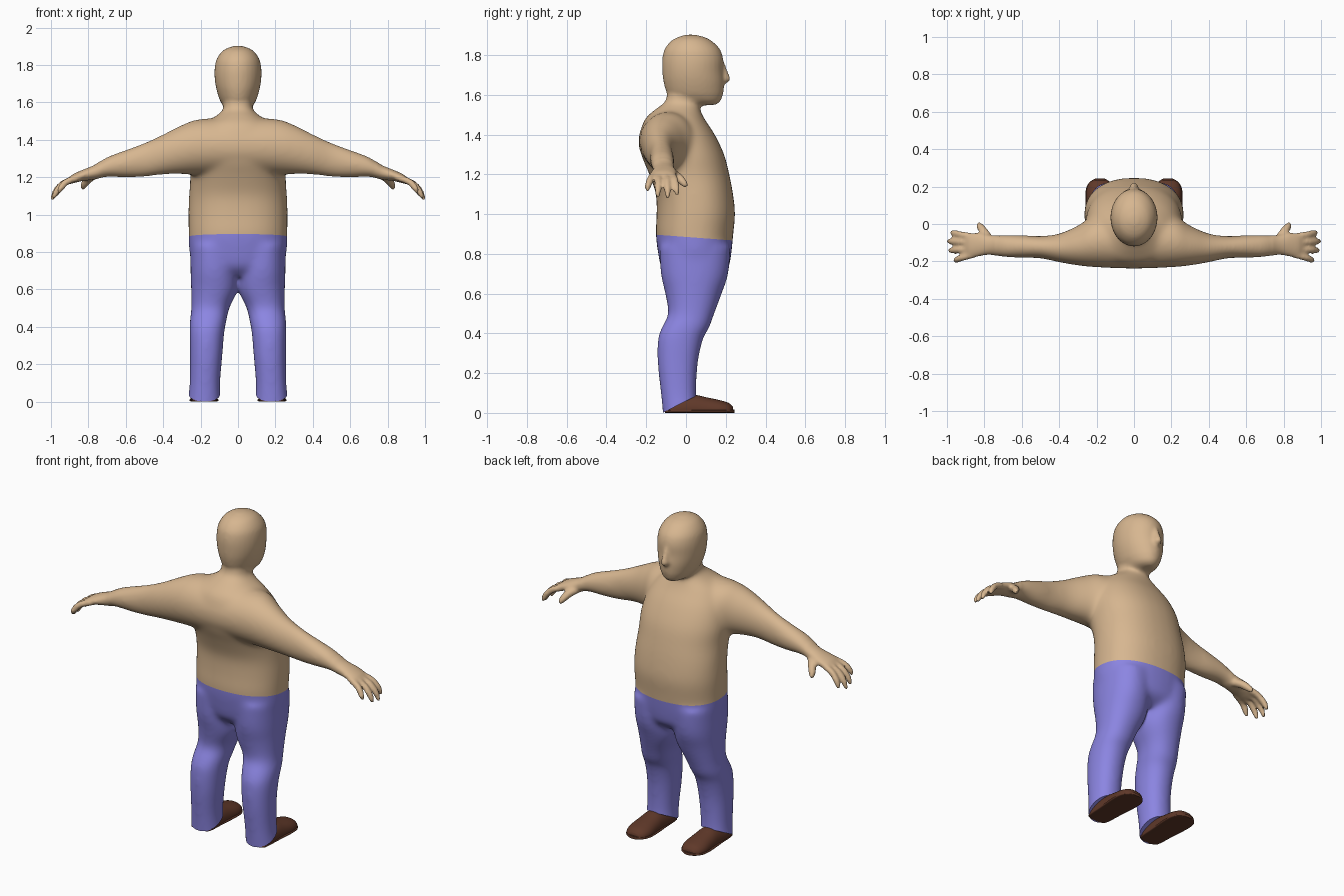
import bpy, bmesh, math
from mathutils import Vector


def material(name, rgb):
    m = bpy.data.materials.new(name)
    m.diffuse_color = (*rgb, 1)
    return m


SKIN = material("tan skin", (0.68, 0.47, 0.28))
BLUE = material("blue trousers", (0.26, 0.235, 0.76))
BROWN = material("brown leather", (0.115, 0.04, 0.022))


def spline(rows, steps=4):
    """Smooth rows of numbers with a Catmull-Rom curve."""
    out = []
    for i in range(len(rows) - 1):
        a, b, c, d = (rows[max(0, min(len(rows) - 1, i + k))] for k in (-1, 0, 1, 2))
        for s in range(steps):
            t = s / steps
            out.append([0.5 * (2 * q + (r - p) * t + (2 * p - 5 * q + 4 * r - w) * t * t
                               + (3 * q - p - 3 * r + w) * t ** 3)
                        for p, q, r, w in zip(a, b, c, d)])
    return out + [list(rows[-1])]


def loft(bm, rows, u, axis=None, power=2.0, floor=None, n=32):
    """Skin rounded rings; each row is x, y, z, half size along u, half size across."""
    pts = spline(rows)
    u = Vector(u)
    rings = []
    for i, (x, y, z, ru, rv) in enumerate(pts):
        if axis:
            t = Vector(axis)
        else:
            t = Vector(pts[min(i + 1, len(pts) - 1)][:3]) - Vector(pts[max(i - 1, 0)][:3])
        v = t.cross(u).normalized()
        w = v.cross(t).normalized()
        ring = []
        for k in range(n):
            a = 2 * math.pi * k / n
            c, s = math.cos(a), math.sin(a)
            p = Vector((x, y, z)) + w * ru * math.copysign(abs(c) ** (2 / power), c) \
                + v * rv * math.copysign(abs(s) ** (2 / power), s)
            if floor is not None:
                p.z = max(p.z, floor)
            ring.append(bm.verts.new(p))
        rings.append(ring)
    faces = [bm.faces.new(rings[0][::-1]), bm.faces.new(rings[-1])]
    for a, b in zip(rings, rings[1:]):
        faces += [bm.faces.new((a[k], a[(k + 1) % n], b[(k + 1) % n], b[k])) for k in range(n)]
    bmesh.ops.recalc_face_normals(bm, faces=faces)


def upright(bm, rows, power=2.0):
    """Loft along z; each row is z, x centre, half width, back y, front y."""
    loft(bm, [(x, (b + f) / 2, z, w, (f - b) / 2) for z, x, w, b, f in rows],
         (1, 0, 0), (0, 0, 1), power)


def flip(rows, side):
    return [(r[0] * side, *r[1:]) for r in rows]


def make_object(name, bm, mats):
    me = bpy.data.meshes.new(name)
    bm.to_mesh(me)
    bm.free()
    for m in mats:
        me.materials.append(m)
    ob = bpy.data.objects.new(name, me)
    bpy.context.collection.objects.link(ob)
    return ob


bm = bmesh.new()
# torso and neck
upright(bm, [(0.67, 0, 0.17, -0.07, 0.15), (0.72, 0, 0.235, -0.12, 0.21),
             (0.80, 0, 0.26, -0.14, 0.228), (0.90, 0, 0.264, -0.152, 0.238),
             (1.00, 0, 0.266, -0.148, 0.247), (1.10, 0, 0.262, -0.152, 0.237),
             (1.20, 0, 0.256, -0.185, 0.218), (1.30, 0, 0.26, -0.225, 0.192),
             (1.40, 0, 0.24, -0.232, 0.145), (1.48, 0, 0.19, -0.205, 0.093),
             (1.53, 0, 0.115, -0.15, 0.07), (1.57, 0, 0.077, -0.103, 0.064),
             (1.65, 0, 0.075, -0.09, 0.06)], 2.25)
# head and nose
upright(bm, [(1.548, 0, 0.035, 0.04, 0.155), (1.565, 0, 0.068, -0.03, 0.177),
             (1.60, 0, 0.092, -0.09, 0.187), (1.66, 0, 0.113, -0.112, 0.192),
             (1.72, 0, 0.124, -0.119, 0.188), (1.78, 0, 0.125, -0.119, 0.187),
             (1.83, 0, 0.115, -0.107, 0.17), (1.87, 0, 0.088, -0.075, 0.13),
             (1.89, 0, 0.058, -0.04, 0.092), (1.902, 0, 0.02, 0.0, 0.045)])
upright(bm, [(1.655, 0, 0.012, 0.14, 0.20), (1.675, 0, 0.024, 0.14, 0.225),
             (1.70, 0, 0.022, 0.14, 0.217), (1.77, 0, 0.014, 0.14, 0.19)])

arm = [(0.0, -0.09, 1.365, 0.15, 0.15), (0.2, -0.092, 1.362, 0.14, 0.15),
       (0.3, -0.115, 1.348, 0.107, 0.132), (0.4, -0.128, 1.322, 0.077, 0.108),
       (0.5, -0.124, 1.293, 0.06, 0.092), (0.6, -0.12, 1.272, 0.061, 0.075),
       (0.7, -0.118, 1.255, 0.06, 0.054), (0.77, -0.112, 1.226, 0.053, 0.039),
       (0.83, -0.11, 1.21, 0.064, 0.03), (0.88, -0.115, 1.193, 0.066, 0.025),
       (0.905, -0.117, 1.18, 0.058, 0.018)]
# finger root y, tip x, tip y, tip z
fingers = [(-0.068, 0.975, -0.045, 1.095), (-0.100, 0.993, -0.092, 1.078),
           (-0.133, 0.986, -0.142, 1.084), (-0.163, 0.958, -0.196, 1.115)]
thumb = [(0.77, -0.09, 1.21, 0.025, 0.022), (0.80, -0.045, 1.19, 0.024, 0.023),
         (0.822, -0.015, 1.16, 0.02, 0.02), (0.833, 0.004, 1.138, 0.011, 0.011)]
leg = [(0.84, 0.13, 0.125, -0.135, 0.225), (0.70, 0.127, 0.127, -0.127, 0.213),
       (0.60, 0.126, 0.125, -0.105, 0.18), (0.50, 0.148, 0.102, -0.09, 0.143),
       (0.43, 0.160, 0.098, -0.122, 0.118), (0.37, 0.166, 0.093, -0.142, 0.086),
       (0.25, 0.170, 0.087, -0.143, 0.060), (0.10, 0.177, 0.082, -0.127, 0.052),
       (0.0, 0.180, 0.088, -0.117, 0.062), (-0.06, 0.180, 0.088, -0.115, 0.062)]
for side in (1, -1):
    # arm with palm, fingers and thumb
    loft(bm, flip(arm, side), (0, 1, 0), (1, 0, 0))
    for y, tx, ty, tz in fingers:
        rows = [(0.85, y, 1.2, 0.017, 0.018),
                (0.85 + (tx - 0.85) * 0.6, y + (ty - y) * 0.5, 1.2 + (tz - 1.2) * 0.28, 0.018, 0.018),
                (0.85 + (tx - 0.85) * 0.9, y + (ty - y) * 0.85, 1.2 + (tz - 1.2) * 0.68, 0.017, 0.017),
                (tx, ty, tz, 0.009, 0.009)]
        loft(bm, flip(rows, side), (0, 1, 0), n=16)
    loft(bm, flip(thumb, side), (1, 0, 0), n=16)
    # leg
    upright(bm, [(z, x * side, w, b, f) for z, x, w, b, f in leg], 2.2)

# fuse the parts into one smooth body
rough = make_object("rough_body", bm, [])
mod = rough.modifiers.new("fuse", 'REMESH')
mod.mode = 'VOXEL'
mod.voxel_size = 0.009
fused = bpy.data.meshes.new_from_object(
    rough.evaluated_get(bpy.context.evaluated_depsgraph_get()))
bpy.data.objects.remove(rough)
bm = bmesh.new()
bm.from_mesh(fused)
blend = [v for v in bm.verts if abs(v.co.x) < 0.74 and v.co.z < 1.6]
for i in range(18):
    bmesh.ops.smooth_vert(bm, verts=blend, factor=0.5, use_axis_x=True, use_axis_y=True, use_axis_z=True)
for i in range(3):
    bmesh.ops.smooth_vert(bm, verts=bm.verts, factor=0.5, use_axis_x=True, use_axis_y=True, use_axis_z=True)

# slanted trouser hem
cut = bmesh.ops.bisect_plane(bm, geom=bm.verts[:] + bm.edges[:] + bm.faces[:],
                             plane_co=(0, -0.118, 0.0), plane_no=(0, -0.088, 0.175), clear_inner=True)
bmesh.ops.holes_fill(bm, edges=[e for e in cut['geom_cut'] if isinstance(e, bmesh.types.BMEdge)], sides=0)
# waistline between skin and trousers
bmesh.ops.bisect_plane(bm, geom=bm.verts[:] + bm.edges[:] + bm.faces[:],
                       plane_co=(0, 0, 0.885), plane_no=(0, 0.075, 1))
for f in bm.faces:
    c = f.calc_center_median()
    f.material_index = 1 if c.z + 0.075 * c.y < 0.885 else 0
body = make_object("body", bm, [SKIN, BLUE])

# shoes with a thin sole
shoes = []
upper = [(-0.098, 0.035, 0.02), (-0.085, 0.058, 0.05), (-0.04, 0.066, 0.08), (0.04, 0.067, 0.09),
         (0.10, 0.070, 0.079), (0.17, 0.073, 0.064), (0.215, 0.06, 0.05), (0.236, 0.034, 0.03)]
sole = [(-0.105, 0.03), (-0.088, 0.062), (0.02, 0.070), (0.13, 0.078),
        (0.19, 0.074), (0.225, 0.054), (0.244, 0.022)]
for side, name in ((1, "right_side_shoe"), (-1, "left_side_shoe")):
    bm = bmesh.new()
    loft(bm, [(0.182 * side, y, 0.012, w, h - 0.012) for y, w, h in upper],
         (1, 0, 0), (0, 1, 0), 2.2, floor=0.008)
    loft(bm, [(0.182 * side, y, 0.008, w, 0.008) for y, w in sole],
         (1, 0, 0), (0, 1, 0), 4.0, floor=0.0)
    shoes.append(make_object(name, bm, [BROWN]))

for ob in [body] + shoes:
    bpy.ops.object.select_all(action='DESELECT')
    ob.select_set(True)
    bpy.context.view_layer.objects.active = ob
    bpy.ops.object.shade_smooth_by_angle(angle=math.radians(50))
